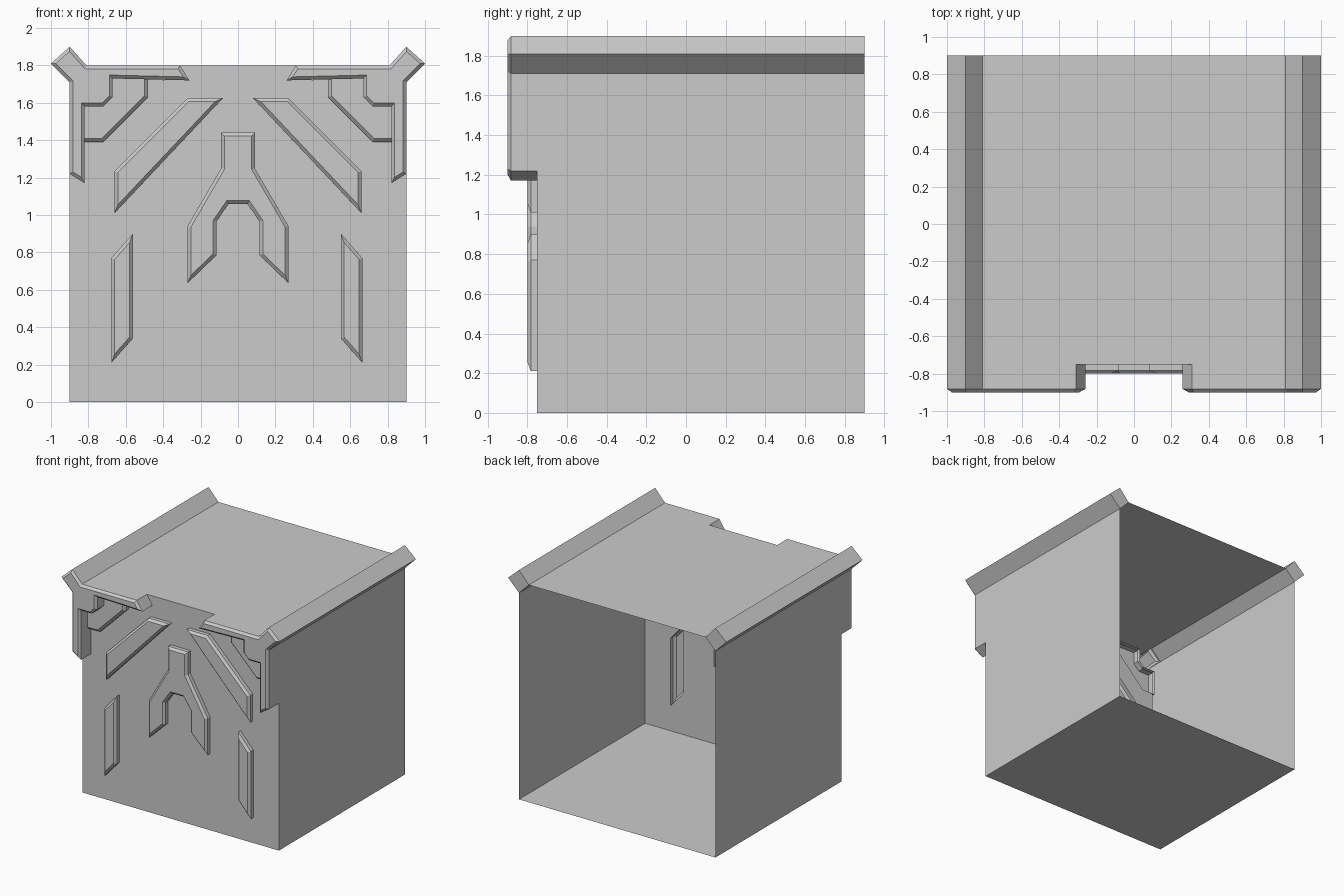
import bpy, bmesh
from mathutils import Vector

if "Cube" in bpy.data.objects:
    bpy.data.objects.remove(bpy.data.objects["Cube"])

FRONT = -0.75   # plane of the front wall
BACK = 0.9


def finish(bm, name, recalc=True):
    if recalc:
        bmesh.ops.recalc_face_normals(bm, faces=bm.faces)
    me = bpy.data.meshes.new(name)
    bm.to_mesh(me)
    bm.free()
    ob = bpy.data.objects.new(name, me)
    bpy.context.collection.objects.link(ob)
    return ob


def mirrored(pts, shift=0.0):
    return [(-x + shift, z) for x, z in reversed(pts)]


def ccw(pts):
    area = sum(a[0] * b[1] - b[0] * a[1] for a, b in zip(pts, pts[1:] + pts[:1]))
    return pts if area > 0 else pts[::-1]


def inset(pts, d):
    """Mitred inward offset of a counter-clockwise outline."""
    out = []
    for i, p in enumerate(pts):
        p = Vector(p)
        a = (p - Vector(pts[i - 1])).normalized()
        b = (Vector(pts[(i + 1) % len(pts)]) - p).normalized()
        n1, n2 = Vector((-a.y, a.x)), Vector((-b.y, b.x))
        q = p + (n1 + n2) * (d / (1 + n1.dot(n2)))
        out.append((q.x, q.y))
    return out


def loft(name, rings, cap_first=False, cap_last=True):
    """Skin a list of (outline, y) rings."""
    bm = bmesh.new()
    loops = [[bm.verts.new((x, y, z)) for x, z in pts] for pts, y in rings]
    for lo, hi in zip(loops, loops[1:]):
        n = len(lo)
        for i in range(n):
            j = (i + 1) % n
            bm.faces.new((lo[i], lo[j], hi[j], hi[i]))
    if cap_first:
        bm.faces.new(loops[0][::-1])
    if cap_last:
        bm.faces.new(loops[-1])
    return finish(bm, name)


def raised(name, pts, top, bevel):
    """Hollow relief standing out of the front wall with a bevelled rim."""
    pts = ccw(pts)
    loft(name, [(pts, FRONT), (pts, top + bevel), (inset(pts, bevel), top)])


# Outlines in x, z (right-hand side)
strip = [(0.67, 0.21), (0.67, 0.77), (0.555, 0.90), (0.555, 0.34)]
diagonal = [(0.66, 1.01), (0.66, 1.235), (0.27, 1.625), (0.08, 1.625)]
half_arch = [(0.09, 1.44), (0.09, 1.25), (0.27, 0.94), (0.27, 0.635),
             (0.115, 0.785), (0.115, 0.965), (0.05, 1.06)]
arch = half_arch + mirrored(half_arch)
ledge = [(0.84, 1.39), (0.72, 1.39), (0.48, 1.63), (0.48, 1.75), (0.69, 1.75),
         (0.69, 1.64), (0.73, 1.60), (0.84, 1.60)]
bracket = [(0.9, 1.22), (0.9, 1.71), (1.0, 1.81), (0.9, 1.9), (0.81, 1.8),
           (0.31, 1.8), (0.26, 1.72), (0.67, 1.73), (0.67, 1.63),
           (0.72, 1.58), (0.82, 1.58), (0.82, 1.17)]
ridge = bracket[1:5]
half_wall = [(0.9, 0), (0.9, 1.22), (0.82, 1.17), (0.82, 1.39), (0.72, 1.39),
             (0.48, 1.63), (0.48, 1.725), (0.26, 1.72), (0.31, 1.8)]

strips = [[(x - 0.005, z) for x, z in strip], mirrored(strip, -0.007)]
diagonals = [diagonal, mirrored(diagonal)]

# Front wall, open behind each relief
bm = bmesh.new()
edges = []
for pts in [half_wall + mirrored(half_wall), arch] + strips + diagonals:
    vs = [bm.verts.new((x, FRONT, z)) for x, z in pts]
    edges += [bm.edges.new((vs[i - 1], vs[i])) for i in range(len(vs))]
bmesh.ops.triangle_fill(bm, use_beauty=True, use_dissolve=False, edges=edges,
                        normal=(0, -1, 0))
bm.normal_update()
for f in bm.faces:
    if f.normal.y > 0:
        f.normal_flip()
finish(bm, "front_wall", recalc=False)

# Floor, side walls and roof as single sheets, back left open
sheets = {"floor": [(-0.9, 0), (0.9, 0)], "right_wall": [(0.9, 0), (0.9, 1.71)],
          "roof": [(0.81, 1.8), (-0.81, 1.8)], "left_wall": [(-0.9, 1.71), (-0.9, 0)]}
for name, ((x0, z0), (x1, z1)) in sheets.items():
    bm = bmesh.new()
    bm.faces.new([bm.verts.new(c) for c in ((x0, FRONT, z0), (x1, FRONT, z1),
                                            (x1, BACK, z1), (x0, BACK, z0))])
    bm.normal_update()
    f = list(bm.faces)[0]
    if f.normal.dot(f.calc_center_median() - Vector((0, 0, 0.9))) < 0:
        f.normal_flip()
    finish(bm, name, recalc=False)

# Centre arch relief
raised("arch_relief", arch, -0.80, 0.018)

# Paired parts
for k, side in enumerate(("right", "left")):
    m = (lambda p: p) if k == 0 else mirrored
    raised(side + "_strip_relief", strips[k], -0.80, 0.018)
    raised(side + "_diagonal_relief", diagonals[k], -0.80, 0.018)
    raised(side + "_corner_ledge", m(ledge), -0.80, 0.02)
    raised(side + "_corner_bracket", m(bracket), -0.90, 0.018)
    loft(side + "_roof_ridge", [(m(ridge), FRONT), (m(ridge), BACK)])
